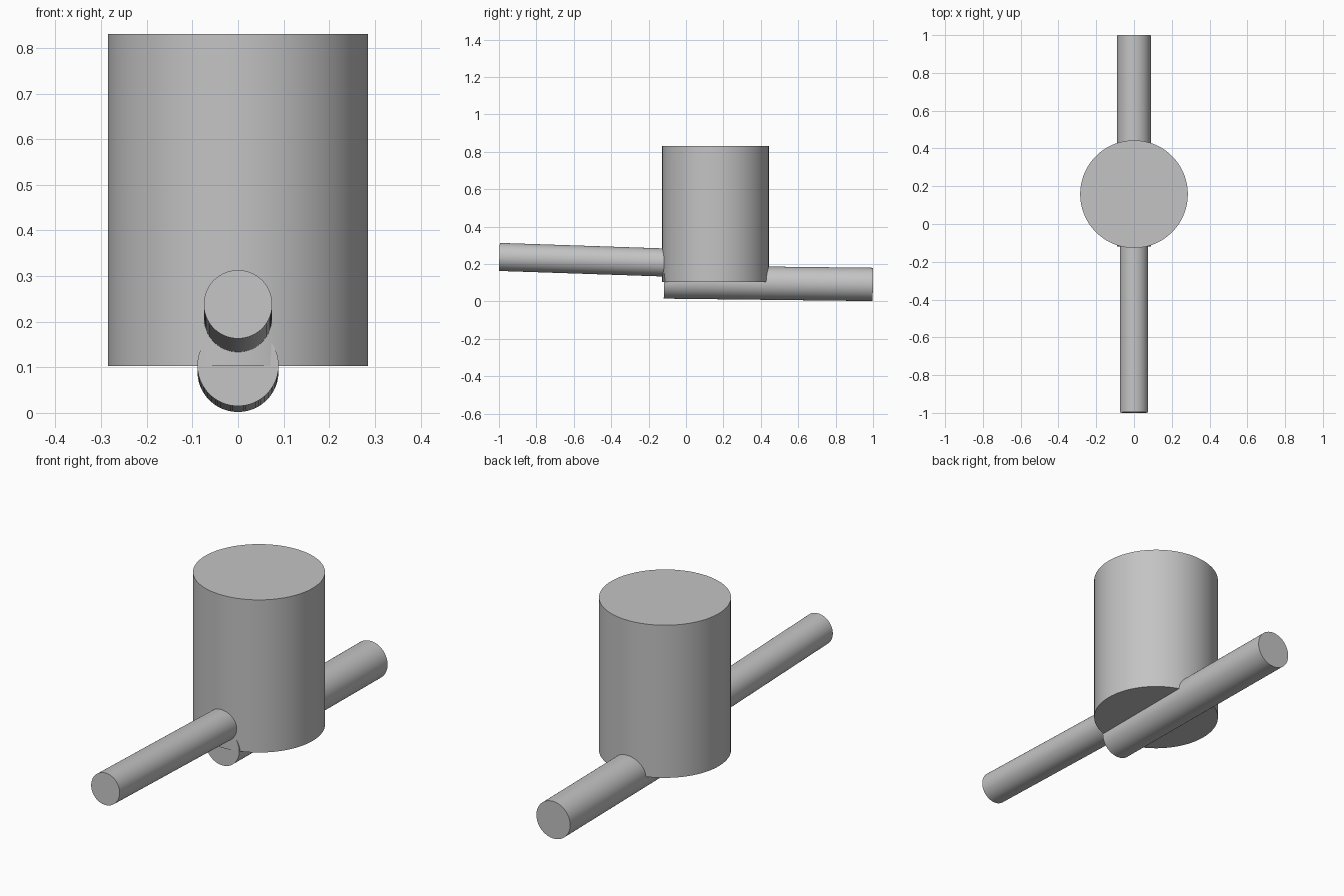
import bpy
import math
from mathutils import Vector

cube = bpy.data.objects.get("Cube")
if cube:
    bpy.data.objects.remove(cube, do_unlink=True)

# One plain grey for every part
grey = bpy.data.materials.new("plain_grey")
grey.use_nodes = True
colour = (0.55, 0.55, 0.55, 1)
grey.diffuse_color = colour
grey.node_tree.nodes["Principled BSDF"].inputs["Base Color"].default_value = colour


def cylinder(name, start, end, radius, sides=96):
    """Capped cylinder between two points, smooth with crisp rims."""
    a, b = Vector(start), Vector(end)
    axis = b - a
    bpy.ops.mesh.primitive_cylinder_add(
        vertices=sides, radius=radius, depth=axis.length, location=(a + b) / 2,
        rotation=axis.to_track_quat('Z', 'Y').to_euler())
    obj = bpy.context.object
    obj.name = name
    obj.data.materials.append(grey)
    bpy.ops.object.shade_smooth_by_angle(angle=math.radians(30))
    return obj


# Upright drum
cylinder("body", (0, 0.158, 0.103), (0, 0.158, 0.83), 0.285)

# Front rod, sloping down into the drum
cylinder("front_rod", (0, -0.998, 0.238), (0, 0.1, 0.201), 0.075)

# Rear rod, half sunk into the drum's underside
cylinder("rear_rod", (0, -0.118, 0.104), (0, 0.999, 0.091), 0.089)
